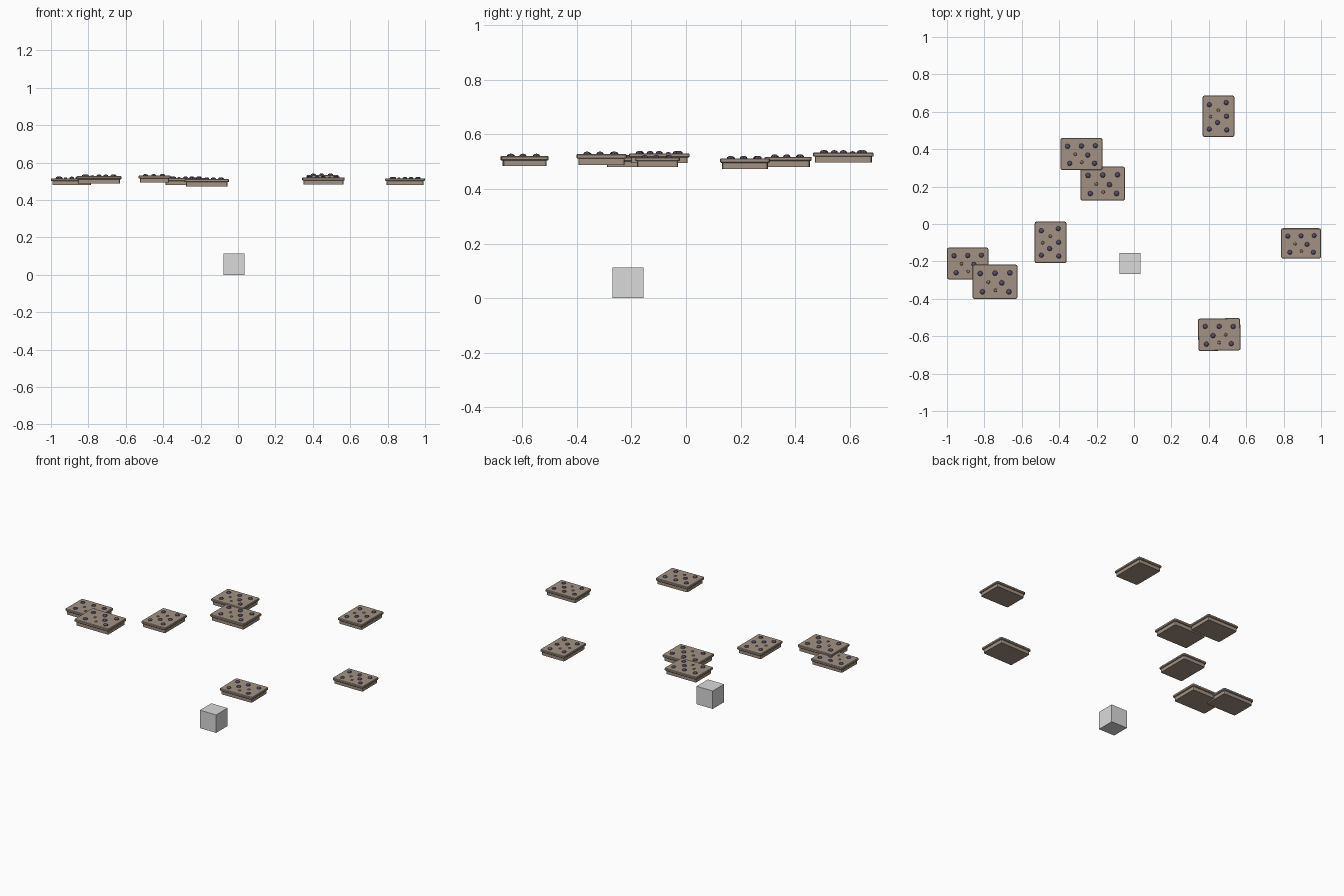
import bpy, bmesh, math
from mathutils import Matrix

if "Cube" in bpy.data.objects:
    bpy.data.objects.remove(bpy.data.objects["Cube"])


def material(name, rgb):
    m = bpy.data.materials.new(name)
    m.diffuse_color = (*rgb, 1)
    m.use_nodes = True
    m.node_tree.nodes["Principled BSDF"].inputs["Base Color"].default_value = m.diffuse_color
    return m


STONE = material("stone_brown", (0.36, 0.285, 0.23))
STUD = material("dark_purple", (0.095, 0.075, 0.125))
CRUMB = material("warm_brown", (0.27, 0.195, 0.145))
GREY = material("light_grey", (0.7, 0.7, 0.7))


def finish(bm, name, mat, parent=None, smooth=False):
    me = bpy.data.meshes.new(name)
    bm.to_mesh(me)
    bm.free()
    me.materials.append(mat)
    for p in me.polygons:
        p.use_smooth = smooth
    ob = bpy.data.objects.new(name, me)
    bpy.context.collection.objects.link(ob)
    return ob


def slab(bm, w, d, z0, z1, corner, edge, mat):
    """Box with rounded vertical corners and chamfered top and bottom rims."""
    v = bmesh.ops.create_cube(bm, size=1, matrix=mat @ Matrix.Translation((0, 0, (z0 + z1) / 2))
                              @ Matrix.Diagonal((w, d, z1 - z0, 1)))["verts"]
    edges = {e for x in v for e in x.link_edges}
    upright = [e for e in edges if abs(e.verts[0].co.z - e.verts[1].co.z) > 1e-4]
    bmesh.ops.bevel(bm, geom=upright, offset=corner, segments=2, profile=0.5, affect='EDGES')
    if edge:
        rims = [e for e in bm.edges if abs(e.verts[0].co.z - e.verts[1].co.z) < 1e-5
                and any(abs(f.normal.z) > 0.9 for f in e.link_faces)]
        bmesh.ops.bevel(bm, geom=rims, offset=edge, segments=1, affect='EDGES')


# stud and crumb positions as fractions of the plate size
W, D = 0.222, 0.17
STUDS = [(-.33, .24), (0, .25), (.33, .26), (.15, -.03), (-.28, -.29), (.31, -.29)]
CRUMBS = [(-.15, -.01), (.01, -.25)]

# x, y, bottom z, width, turn in degrees, mirrored
PLATES = [
    (0.452, 0.576, 0.497, 0.222, -90, False),
    (-0.281, 0.374, 0.481, 0.225, 0, False),
    (-0.167, 0.216, 0.473, 0.238, 0, False),
    (-0.446, -0.098, 0.494, 0.222, -90, False),
    (-0.889, -0.211, 0.480, 0.222, 0, False),
    (-0.743, -0.309, 0.488, 0.240, 0, False),
    (0.893, -0.104, 0.481, 0.213, 0, False),
    (0.456, -0.591, 0.483, 0.226, 1, True),
]


def bumps(name, points, radius, height, mat, base, flip):
    bm = bmesh.new()
    for fx, fy in points:
        bmesh.ops.create_uvsphere(bm, u_segments=8, v_segments=6, radius=1, matrix=base
                                  @ Matrix.Translation((flip * fx * W, fy * D, 0.036))
                                  @ Matrix.Diagonal((radius, radius, height, 1)))
    finish(bm, name, mat)


for i, (x, y, z, width, turn, mirrored) in enumerate(PLATES, 1):
    base = (Matrix.Translation((x, y, z)) @ Matrix.Rotation(math.radians(turn), 4, 'Z')
            @ Matrix.Scale(width / W, 4))
    flip = -1 if mirrored else 1
    # narrower lower slab
    bm = bmesh.new()
    slab(bm, W - 0.014, D - 0.014, 0, 0.023, 0.008, 0, base)
    finish(bm, f"lower_slab_{i}", STONE)
    # wider upper slab with chamfered rim
    bm = bmesh.new()
    slab(bm, W, D, 0.021, 0.036, 0.010, 0.003, base)
    finish(bm, f"upper_slab_{i}", STONE)
    # raised studs and small crumbs
    bumps(f"studs_{i}", STUDS, 0.013, 0.009, STUD, base, flip)
    bumps(f"crumbs_{i}", CRUMBS, 0.009, 0.005, CRUMB, base, flip)

# plain cube on the floor
bm = bmesh.new()
bmesh.ops.create_cube(bm, size=0.113, matrix=Matrix.Translation((-0.021, -0.212, 0.0565)))
finish(bm, "cube", GREY)
